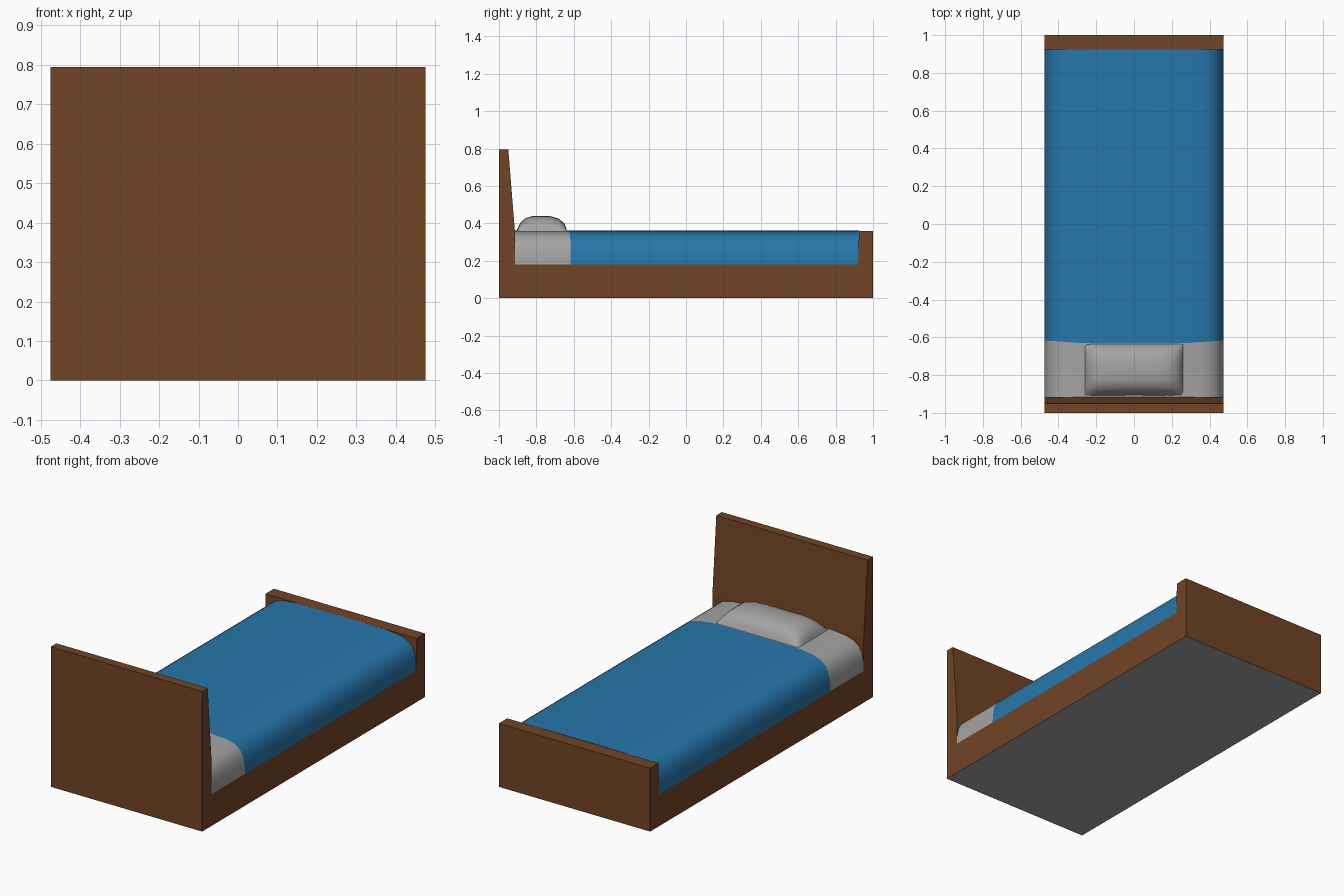
import bpy, bmesh

if "Cube" in bpy.data.objects:
    bpy.data.objects.remove(bpy.data.objects["Cube"])


def material(name, rgb):
    m = bpy.data.materials.new(name)
    m.diffuse_color = (*rgb, 1)
    m.use_nodes = True
    m.node_tree.nodes["Principled BSDF"].inputs["Base Color"].default_value = m.diffuse_color
    return m


wood = material("brown wood", (0.165, 0.060, 0.018))
linen = material("grey linen", (0.37, 0.37, 0.37))
blue = material("blue blanket", (0.020, 0.185, 0.41))


def finish(name, bm, mats):
    bmesh.ops.recalc_face_normals(bm, faces=bm.faces)
    me = bpy.data.meshes.new(name)
    bm.to_mesh(me)
    bm.free()
    for m in mats:
        me.materials.append(m)
    ob = bpy.data.objects.new(name, me)
    bpy.context.collection.objects.link(ob)
    return ob


def smooth(ob, angle):
    bpy.ops.object.select_all(action='DESELECT')
    ob.select_set(True)
    bpy.context.view_layer.objects.active = ob
    bpy.ops.object.shade_smooth_by_angle(angle=angle)


def skin(bm, rows):
    """Join rows of points with quads; returns faces per strip."""
    vs = [[bm.verts.new(p) for p in r] for r in rows]
    strips = []
    for a, b in zip(vs, vs[1:]):
        strips.append([bm.faces.new((a[i], a[i + 1], b[i + 1], b[i]))
                       for i in range(len(a) - 1)])
    return strips


W = 0.475

# Bed frame: side profile extruded across the width, grey underside
profile = [(-1, 0), (1, 0), (1, 0.36), (0.925, 0.36), (0.92, 0.18),
           (-0.915, 0.18), (-0.915, 0.36), (-0.95, 0.795), (-1, 0.795)]
bm = bmesh.new()
face = bm.faces.new([bm.verts.new((-W, y, z)) for y, z in profile])
ext = bmesh.ops.extrude_face_region(bm, geom=[face])
bmesh.ops.translate(bm, vec=(2 * W, 0, 0),
                    verts=[g for g in ext["geom"] if isinstance(g, bmesh.types.BMVert)])
bmesh.ops.recalc_face_normals(bm, faces=bm.faces)
for f in bm.faces:
    f.normal_update()
    f.material_index = 1 if f.normal.z < -0.9 else 0
finish("bed_frame", bm, [wood, linen])

# Mattress with blanket: rounded cross-section along y, split at the blanket edge
half = [(0.475, 0.18), (0.473, 0.23), (0.464, 0.275), (0.445, 0.312),
        (0.41, 0.338), (0.36, 0.352), (0.28, 0.36)]
section = [(-x, z) for x, z in half] + [(0, 0.361)] + half[::-1]
rows = [[(x, -0.915, z) for x, z in section],
        [(x, -0.63 + 0.07 * max(0, abs(x) - 0.28), z) for x, z in section],
        [(x, 0.924, z) for x, z in section]]
bm = bmesh.new()
strips = skin(bm, rows)
for f in strips[1]:
    f.material_index = 1
smooth(finish("mattress_and_blanket", bm, [linen, blue]), 0.8)

# Pillow: domed profile along y, falling away towards both ends
dome = [(-0.908, 0.0), (-0.888, 0.5), (-0.862, 0.82), (-0.825, 0.98), (-0.775, 1.0),
        (-0.725, 0.98), (-0.68, 0.82), (-0.65, 0.5), (-0.635, 0.0)]
ends = [(0.26, 0.0), (0.25, 0.35), (0.232, 0.62), (0.205, 0.83), (0.165, 0.96), (0.1, 1.0)]
spans = [(-x, h) for x, h in ends] + ends[::-1]
bm = bmesh.new()
skin(bm, [[(x, y, 0.358 + 0.082 * h * k) for y, k in dome] for x, h in spans])
smooth(finish("pillow", bm, [linen]), 1.0)
